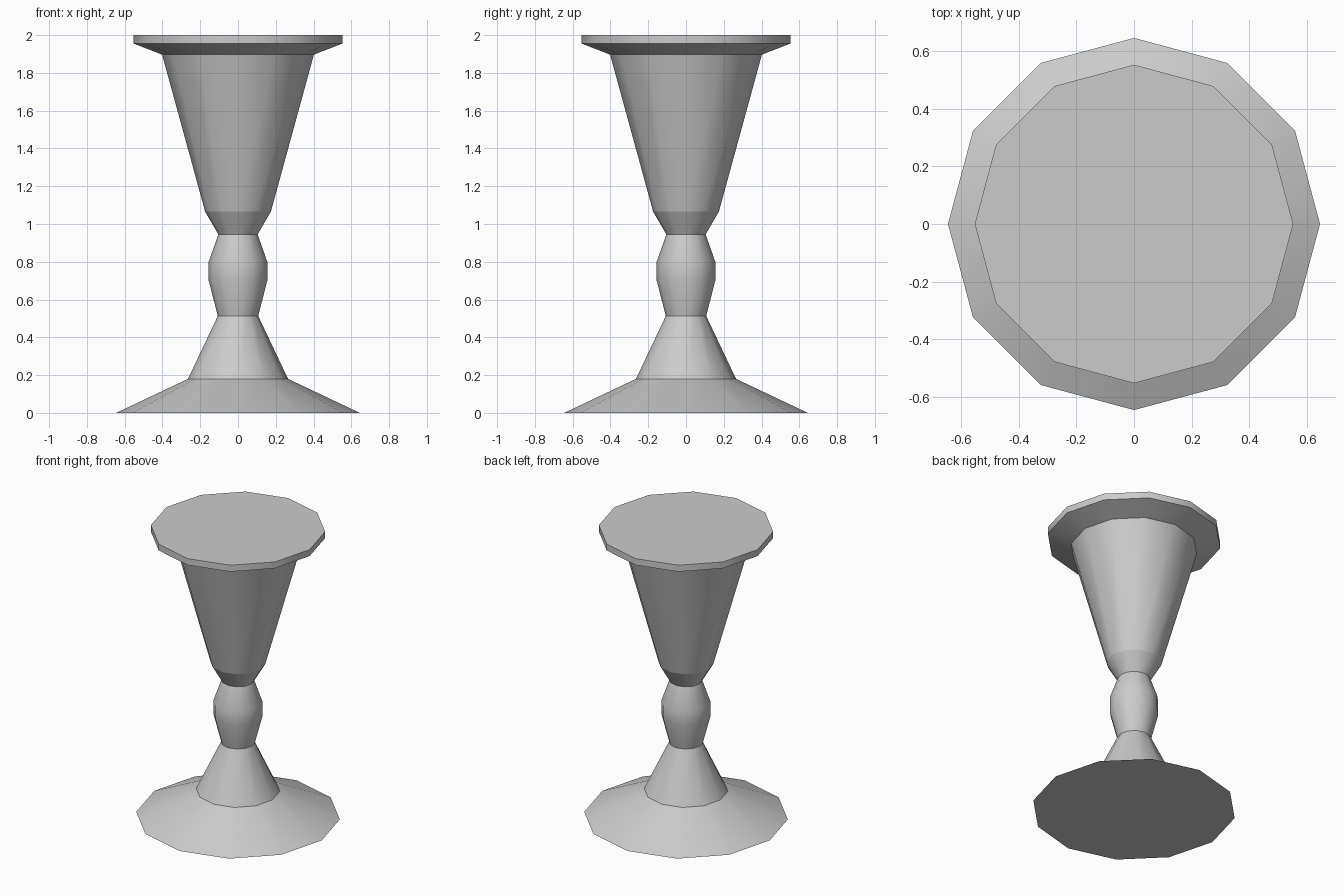
import bpy, bmesh, math

cube = bpy.data.objects.get("Cube")
if cube:
    bpy.data.objects.remove(cube, do_unlink=True)

SIDES = 12

grey = bpy.data.materials.new("plain grey")
grey.use_nodes = True
colour = (0.6, 0.6, 0.6, 1)
grey.diffuse_color = colour
grey.node_tree.nodes["Principled BSDF"].inputs["Base Color"].default_value = colour


def turned(name, profile, cap_bottom=False, cap_top=False):
    """Lathe a (radius, height) profile around z, with optional flat caps."""
    bm = bmesh.new()
    rings = []
    for r, z in profile:
        rings.append([bm.verts.new((r * math.cos(a), r * math.sin(a), z))
                      for a in (math.tau * i / SIDES for i in range(SIDES))])
    for low, high in zip(rings, rings[1:]):
        for i in range(SIDES):
            j = (i + 1) % SIDES
            bm.faces.new((low[i], low[j], high[j], high[i]))
    if cap_bottom:
        bm.faces.new(rings[0][::-1])
    if cap_top:
        bm.faces.new(rings[-1])
    mesh = bpy.data.meshes.new(name)
    bm.to_mesh(mesh)
    bm.free()
    mesh.materials.append(grey)
    obj = bpy.data.objects.new(name, mesh)
    bpy.context.collection.objects.link(obj)
    bpy.ops.object.select_all(action="DESELECT")
    obj.select_set(True)
    bpy.context.view_layer.objects.active = obj
    bpy.ops.object.shade_smooth_by_angle(angle=math.radians(35))
    return obj


# Spreading foot and the cone above it
turned("foot", [(0.645, 0), (0.265, 0.18)], cap_bottom=True)
turned("lower_stem", [(0.265, 0.18), (0.107, 0.513)])

# Rounded bead in the middle of the stem
turned("stem_bead", [(0.107, 0.513), (0.155, 0.70), (0.155, 0.80), (0.104, 0.945)])

# Cup with its collar
turned("cup_collar", [(0.104, 0.945), (0.174, 1.065)])
turned("cup", [(0.174, 1.065), (0.402, 1.897)])

# Closed rim plate
turned("rim", [(0.402, 1.897), (0.552, 1.955), (0.552, 2.0)], cap_top=True)
